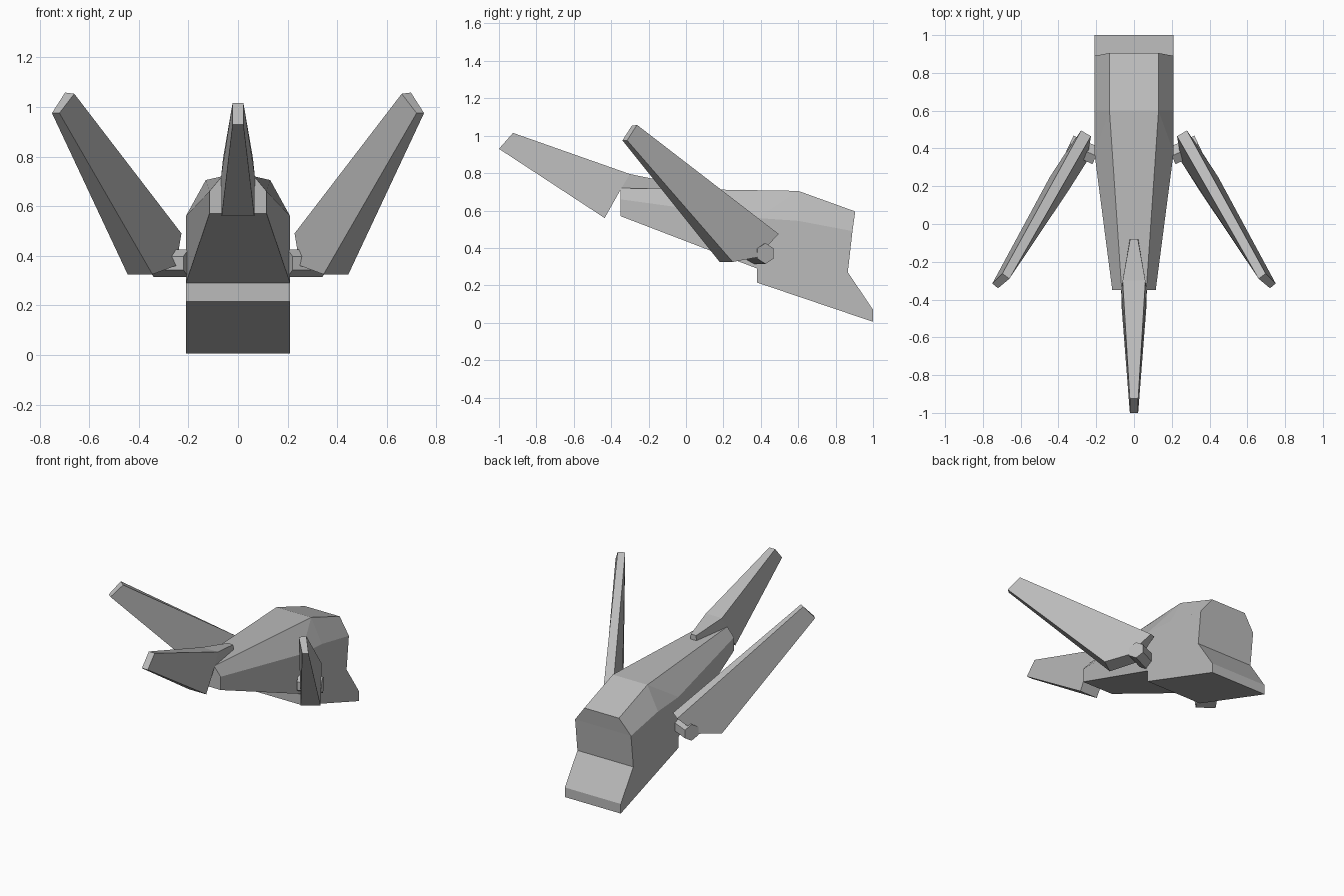
import bpy
import bmesh
from mathutils import Vector

cube = bpy.data.objects.get("Cube")
if cube:
    bpy.data.objects.remove(cube)

grey = bpy.data.materials.new("hull_grey")
grey.use_nodes = True
colour = (0.5, 0.5, 0.5, 1)
grey.diffuse_color = colour
grey.node_tree.nodes["Principled BSDF"].inputs["Base Color"].default_value = colour


def finish(name, bm, mirrored=False):
    bmesh.ops.recalc_face_normals(bm, faces=bm.faces)
    mesh = bpy.data.meshes.new(name)
    bm.to_mesh(mesh)
    bm.free()
    mesh.materials.append(grey)
    obj = bpy.data.objects.new(name, mesh)
    bpy.context.collection.objects.link(obj)
    if mirrored:
        obj.modifiers.new("Mirror", "MIRROR")
    return obj


def shell(name, side_a, side_b, rim, panels, mirrored=False):
    """Join two matching sides: a rim of quads between them, panels on each."""
    bm = bmesh.new()
    a = [bm.verts.new(p) for p in side_a]
    b = [bm.verts.new(p) for p in side_b]
    for i in range(rim):
        j = (i + 1) % rim
        bm.faces.new((a[i], a[j], b[j], b[i]))
    for panel in panels:
        for side in (a, b):
            bm.faces.new([side[i] for i in panel])
    return finish(name, bm, mirrored)


def symmetric(name, profile, rim, panels):
    """Shell from profile points (y, z, half width)."""
    left = [(w, y, z) for y, z, w in profile]
    right = [(-w, y, z) for y, z, w in profile]
    return shell(name, left, right, rim, panels)


# Hull: outline from the top front round the tail, then two shoulder points
W = 0.21
hull = [(-.35, .72, .065), (.6, .705, .13), (.905, .595, .13), (.89, .49, W),
        (.865, .27, W), (1, .07, W), (1, .005, W), (.38, .215, W),
        (.38, .29, W), (-.35, .57, .115), (-.35, .66, .115),
        (.38, .56, W), (.6, .545, W)]
symmetric("hull", hull, 11,
          [(8, 9, 10, 11), (10, 11, 1, 0), (11, 12, 1), (12, 3, 2, 1),
           (3, 4, 5, 6, 7, 8, 11, 12)])

# Nose blade, rooted in the top of the hull
nose = [(-1, .93, .022), (-.925, 1.015, .022), (-.3, .795, .06),
        (-.08, .75, .02), (-.08, .715, .022), (-.345, .72, .068),
        (-.435, .56, .066)]
symmetric("nose_blade", nose, 7, [(0, 1, 2, 5, 6), (2, 3, 4, 5)])

# Side blades: lower tip, upper tip, upper root, back root, lower root
inner = [(.72, -.34, .975), (.66, -.29, 1.053), (.228, .465, .49),
         (.25, .33, .36), (.345, .18, .325)]
outer = [(.75, -.315, .975), (.697, -.262, 1.058), (.28, .495, .475),
         (.36, .38, .35), (.445, .25, .325)]
shell("side_blade", inner, outer, 5, [(0, 1, 2, 3, 4)], mirrored=True)

# Six-sided pivot pins holding the side blades
start, end = Vector((.2, .36, .37)), Vector((.34, .425, .37))
pin = bmesh.new()
bmesh.ops.create_cone(pin, cap_ends=True, segments=6, radius1=.055,
                      radius2=.055, depth=(end - start).length)
turn = (end - start).to_track_quat("Z", "Y").to_matrix().to_4x4()
bmesh.ops.transform(pin, matrix=turn, verts=pin.verts)
bmesh.ops.translate(pin, vec=(start + end) / 2, verts=pin.verts)
finish("pivot_pin", pin, mirrored=True)
